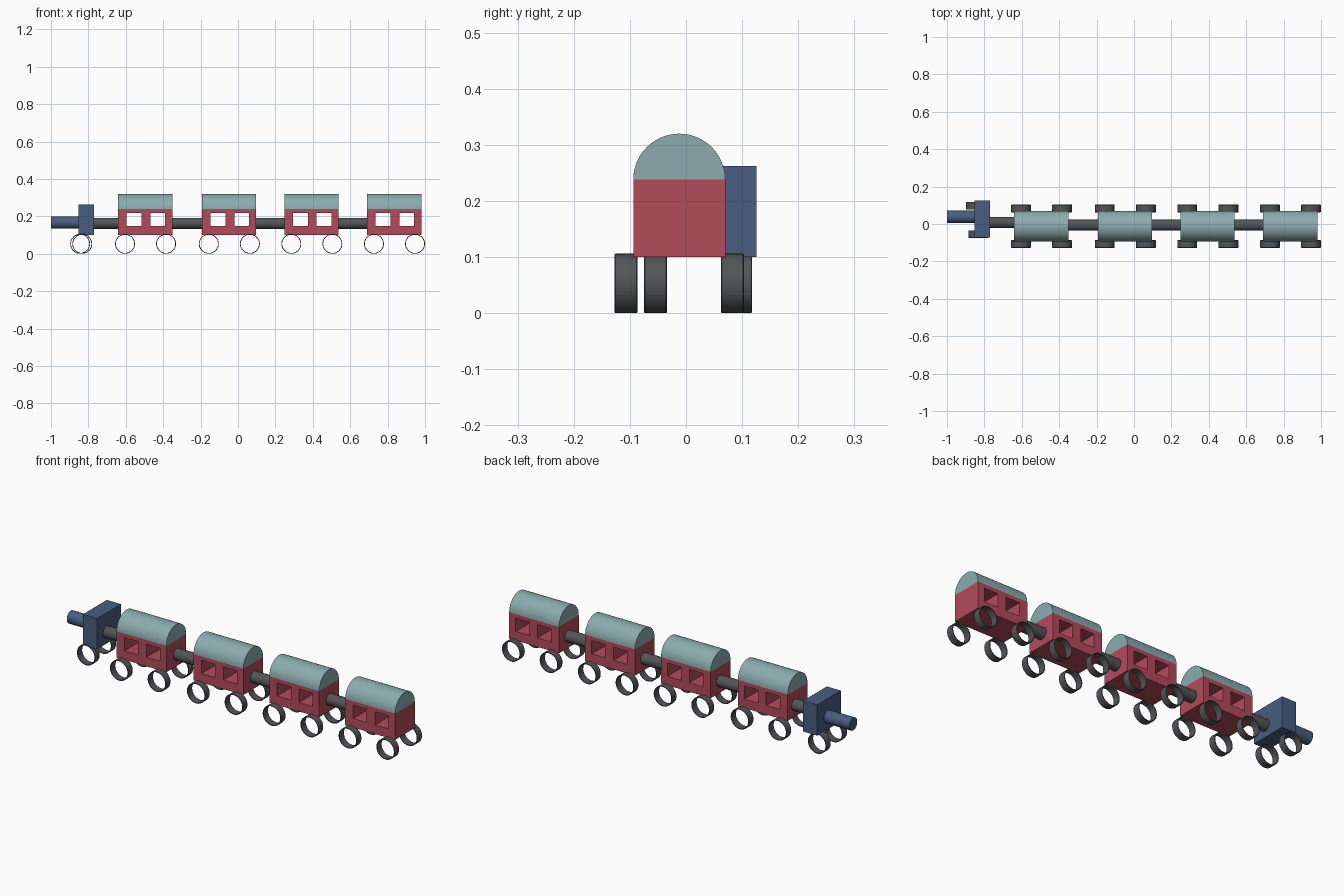
import bpy, bmesh, math
from mathutils import Matrix

if "Cube" in bpy.data.objects:
    bpy.data.objects.remove(bpy.data.objects["Cube"])


def material(name, rgb):
    m = bpy.data.materials.new(name)
    m.diffuse_color = (*rgb, 1)
    m.use_nodes = True
    m.node_tree.nodes["Principled BSDF"].inputs["Base Color"].default_value = m.diffuse_color
    return m


RED = material("red", (0.45, 0.07, 0.105))
TEAL = material("teal", (0.26, 0.41, 0.43))
BLUE = material("blue", (0.065, 0.11, 0.22))
DARK = material("dark_grey", (0.085, 0.09, 0.095))


def mesh_from(bm, name, mat):
    bmesh.ops.recalc_face_normals(bm, faces=bm.faces)
    me = bpy.data.meshes.new(name)
    bm.to_mesh(me)
    bm.free()
    me.materials.append(mat)
    return me


def place(name, me, loc=(0, 0, 0)):
    ob = bpy.data.objects.new(name, me)
    ob.location = loc
    bpy.context.collection.objects.link(ob)
    return ob


def add_box(bm, x0, x1, y0, y1, z0, z1):
    m = Matrix.Translation(((x0 + x1) / 2, (y0 + y1) / 2, (z0 + z1) / 2))
    m = m @ Matrix.Diagonal((x1 - x0, y1 - y0, z1 - z0, 1))
    bmesh.ops.create_cube(bm, size=1, matrix=m)


def rod(name, x0, x1, y, z, r, mat):
    """Cylinder lying along x."""
    bm = bmesh.new()
    m = Matrix.Translation(((x0 + x1) / 2, y, z)) @ Matrix.Rotation(math.pi / 2, 4, 'Y')
    bmesh.ops.create_cone(bm, cap_ends=True, segments=32, radius1=r, radius2=r,
                          depth=x1 - x0, matrix=m)
    for f in bm.faces:
        f.smooth = len(f.verts) == 4
    for e in bm.edges:
        e.smooth = all(len(f.verts) == 4 for f in e.link_faces)
    return place(name, mesh_from(bm, name, mat))


def ring_mesh(r, wall, width, n=48):
    """Thin open hoop around y with softened rims."""
    h, b = width / 2, 0.0015
    prof = [(r, -h + b), (r, h - b), (r - wall / 2, h),
            (r - wall, h - b), (r - wall, -h + b), (r - wall / 2, -h)]
    bm = bmesh.new()
    rows = []
    for i in range(n):
        a = 2 * math.pi * (i + 0.5) / n - math.pi / n
        rows.append([bm.verts.new((p * math.cos(a), y, p * math.sin(a))) for p, y in prof])
    for i in range(n):
        p, q = rows[i], rows[(i + 1) % n]
        for j in range(6):
            k = (j + 1) % 6
            bm.faces.new((p[j], p[k], q[k], q[j]))
    return mesh_from(bm, "wheel", DARK)


R = 0.053
wheel = ring_mesh(R, 0.004, 0.041)
CAR_Y, HALF_W, HALF_L = -0.012, 0.082, 0.145
Z0, Z1 = 0.1, 0.238
CARS = [-0.496, -0.048, 0.393, 0.835]

# Carriage body with two window tunnels
bm = bmesh.new()
add_box(bm, -HALF_L, HALF_L, -HALF_W, HALF_W, Z0, Z1)
body = place("carriage_body_1", mesh_from(bm, "carriage_body", RED), (CARS[0], CAR_Y, 0))
bm = bmesh.new()
for wx in (-0.099, 0.028):
    add_box(bm, wx, wx + 0.079, -0.2, 0.2, 0.147, 0.217)
cutter = place("window_cutter", mesh_from(bm, "window_cutter", RED), (CARS[0], CAR_Y, 0))
mod = body.modifiers.new("windows", 'BOOLEAN')
mod.operation, mod.solver, mod.object = 'DIFFERENCE', 'EXACT', cutter
bpy.context.view_layer.objects.active = body
bpy.ops.object.modifier_apply(modifier=mod.name)
bpy.data.objects.remove(cutter)

# Half-barrel roof
bm = bmesh.new()
arc = [(HALF_W * math.cos(math.pi * i / 24), Z1 + HALF_W * math.sin(math.pi * i / 24))
       for i in range(25)]
ends = [[bm.verts.new((x, y, z)) for y, z in arc] for x in (-HALF_L, HALF_L)]
for i in range(25):
    j = (i + 1) % 25
    f = bm.faces.new((ends[0][i], ends[0][j], ends[1][j], ends[1][i]))
    f.smooth = i < 24
for row in ends:
    bm.faces.new(row)
for e in bm.edges:
    e.smooth = all(f.smooth for f in e.link_faces)
roof = mesh_from(bm, "carriage_roof", TEAL)

# Carriages with their wheels
for n, cx in enumerate(CARS, 1):
    if n > 1:
        place(f"carriage_body_{n}", body.data, (cx, CAR_Y, 0))
    place(f"carriage_roof_{n}", roof, (cx, CAR_Y, 0))
    for sx, xn in ((-0.108, "front"), (0.1115, "rear")):
        for sy, yn in ((-1, "near"), (1, "far")):
            place(f"carriage_{n}_wheel_{xn}_{yn}", wheel, (cx + sx, CAR_Y + sy * 0.095, R))

# Couplings between carriages, and from cab to first carriage
rod("cab_coupling", -0.78, CARS[0] - HALF_L + 0.005, 0.008, 0.162, 0.03, DARK)
for n in range(3):
    rod(f"coupling_{n + 1}", CARS[n] + HALF_L - 0.005, CARS[n + 1] - HALF_L + 0.005,
        -0.006, 0.162, 0.03, DARK)

# Engine: cab, boiler, wheels
bm = bmesh.new()
add_box(bm, -0.852, -0.77, -0.071, 0.126, 0.1, 0.262)
place("engine_cab", mesh_from(bm, "engine_cab", BLUE))
rod("engine_boiler", -1.0, -0.845, 0.038, 0.167, 0.033, BLUE)
place("engine_wheel_near", wheel, (-0.833, -0.0545, R))
place("engine_wheel_far", wheel, (-0.844, 0.0975, R))
